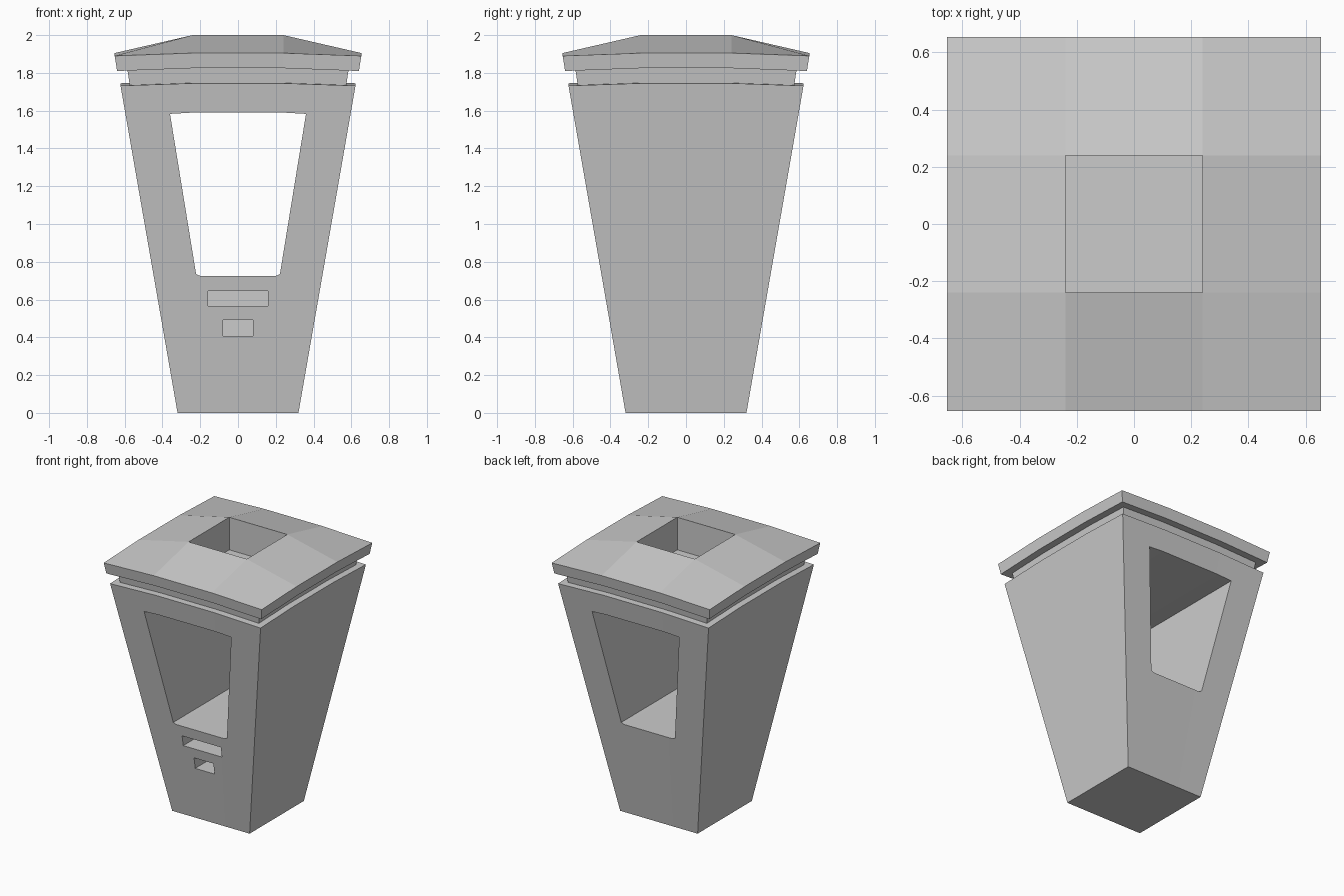
import bpy, bmesh

if "Cube" in bpy.data.objects:
    bpy.data.objects.remove(bpy.data.objects["Cube"])

grey = bpy.data.materials.new("light grey")
grey.diffuse_color = (0.6, 0.6, 0.6, 1)
grey.use_nodes = True
grey.node_tree.nodes["Principled BSDF"].inputs["Base Color"].default_value = grey.diffuse_color


def make(name, verts, faces):
    me = bpy.data.meshes.new(name)
    me.from_pydata(verts, [], faces)
    bm = bmesh.new()
    bm.from_mesh(me)
    bmesh.ops.recalc_face_normals(bm, faces=bm.faces)
    bm.to_mesh(me)
    bm.free()
    me.materials.append(grey)
    ob = bpy.data.objects.new(name, me)
    bpy.context.collection.objects.link(ob)
    return ob


def block(name, levels, hole=False):
    """Square block on a 3x3 grid; each level is (half, mid, z corner, z edge, z inner)."""
    verts = []
    for half, mid, *z in levels:
        c = (-half, -mid, mid, half)
        for j in range(4):
            for i in range(4):
                verts.append((c[i], c[j], z[(i in (1, 2)) + (j in (1, 2))]))
    faces = []
    for k in (0, 16):
        for j in range(3):
            for i in range(3):
                if hole and i == j == 1:
                    continue
                a = k + j * 4 + i
                faces.append((a, a + 1, a + 5, a + 4))
    loop = [0, 1, 2, 3, 7, 11, 15, 14, 13, 12, 8, 4]
    loops = [loop] + ([[5, 6, 10, 9]] if hole else [])
    for lp in loops:
        for a, b in zip(lp, lp[1:] + lp[:1]):
            faces.append((a, b, b + 16, a + 16))
    return make(name, verts, faces)


def cut(target, outline, y0, y1):
    """Cut an x-z outline through the target from y0 to y1."""
    n = len(outline)
    verts = [(x, y, z) for y in (y0, y1) for x, z in outline]
    faces = [tuple(range(n)), tuple(range(n, 2 * n))]
    faces += [(i, (i + 1) % n, (i + 1) % n + n, i + n) for i in range(n)]
    cutter = make("cutter", verts, faces)
    cutter.hide_render = True
    mod = target.modifiers.new("cut", 'BOOLEAN')
    mod.operation, mod.solver, mod.object = 'DIFFERENCE', 'EXACT', cutter
    bpy.context.view_layer.objects.active = target
    bpy.ops.object.modifier_apply(modifier=mod.name)
    bpy.data.objects.remove(cutter)


# Tapered body
body = block("body", [(0.32, 0.12, 0, 0, 0), (0.622, 0.24, 1.732, 1.745, 1.757)])

# Window running through front and back, with slightly bowed sill and head
half = [(0.20, 0.725), (0.222, 0.735), (0.36, 1.583), (0.24, 1.59)]
cut(body, half + [(-x, z) for x, z in reversed(half)], -1, 1)

# Two slots in the front only
for w, z0, z1, depth in ((0.16, 0.567, 0.645, -0.22), (0.08, 0.408, 0.492, -0.18)):
    cut(body, [(-w, z0), (w, z0), (w, z1), (-w, z1)], -1, depth)

# Recessed neck and bowed roof, both open in the middle
block("neck", [(0.573, 0.24, 1.733, 1.743, 1.755),
               (0.585, 0.24, 1.815, 1.83, 1.85)], hole=True)
block("roof", [(0.64, 0.24, 1.81, 1.825, 1.84),
               (0.653, 0.24, 1.89, 1.905, 2.0)], hole=True)
